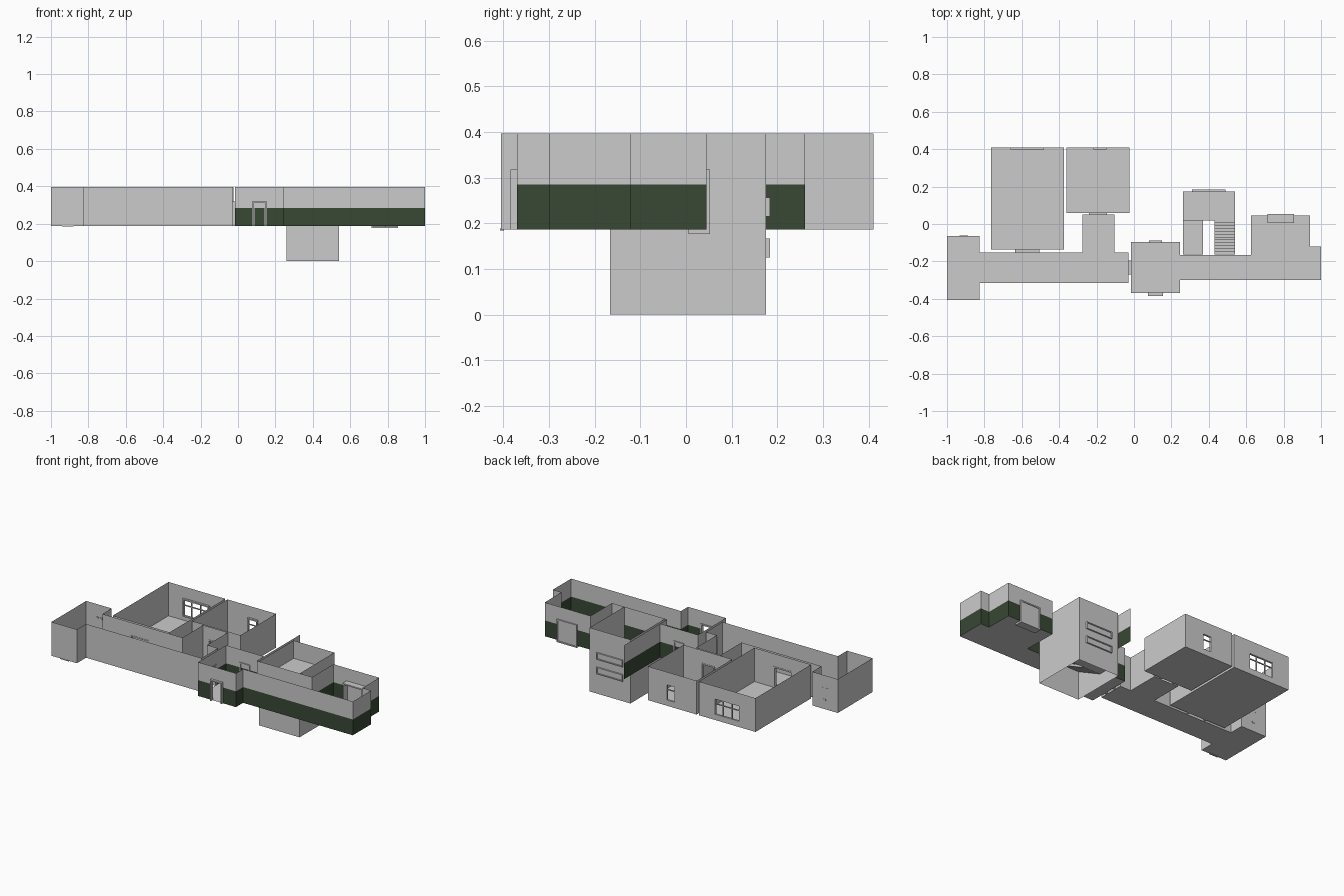
import bpy, bmesh
from mathutils import Vector

if "Cube" in bpy.data.objects:
    bpy.data.objects.remove(bpy.data.objects["Cube"])

FLOOR, DADO, TOP = 0.187, 0.285, 0.397

green = bpy.data.materials.new("dado_green")
green.diffuse_color = (0.04, 0.065, 0.035, 1)
green.use_nodes = True
green.node_tree.nodes["Principled BSDF"].inputs["Base Color"].default_value = green.diffuse_color
plain = bpy.data.materials.new("plaster")
plain.diffuse_color = (0.8, 0.8, 0.8, 1)
plain.use_nodes = True
plain.node_tree.nodes["Principled BSDF"].inputs["Base Color"].default_value = plain.diffuse_color


def finish(name, bm, mats=()):
    me = bpy.data.meshes.new(name)
    bm.to_mesh(me)
    bm.free()
    for m in mats:
        me.materials.append(m)
    ob = bpy.data.objects.new(name, me)
    bpy.context.collection.objects.link(ob)
    return ob


def add_box(bm, lo, hi):
    vs = bmesh.ops.create_cube(bm, size=1)["verts"]
    for v in vs:
        v.co = Vector([(lo[i] + hi[i]) / 2 + v.co[i] * (hi[i] - lo[i]) for i in range(3)])


def room(name, pts, openings=None, dado=False, floor=True, base=FLOOR, z_starts=None):
    """Open-topped room from a counter-clockwise plan.
    openings: {edge: (a0, a1, z0, z1)} with a measured along the edge's axis."""
    openings, bm = openings or {}, bmesh.new()
    for i, p in enumerate(pts):
        q = pts[(i + 1) % len(pts)]
        ax = 0 if abs(q[0] - p[0]) > abs(q[1] - p[1]) else 1
        cuts, levels = [p[ax], q[ax]], {base, TOP}
        if dado:
            levels.add(DADO)
        hole = openings.get(i)
        if hole:
            cuts += hole[:2]
            levels |= set(hole[2:])
        cuts = sorted(set(cuts), reverse=q[ax] < p[ax])
        levels = sorted(levels)
        for a, b in zip(cuts, cuts[1:]):
            for z0, z1 in zip(levels, levels[1:]):
                m, zm = (a + b) / 2, (z0 + z1) / 2
                if hole and hole[0] < m < hole[1] and hole[2] < zm < hole[3]:
                    continue
                quad = []
                for s, z in ((a, z0), (b, z0), (b, z1), (a, z1)):
                    co = [p[0], p[1], z]
                    co[ax] = s
                    quad.append(bm.verts.new(co))
                f = bm.faces.new(quad)
                f.material_index = int(dado and zm < DADO)
    if floor:
        bm.faces.new([bm.verts.new((x, y, base)) for x, y in reversed(pts)])
    bmesh.ops.remove_doubles(bm, verts=bm.verts, dist=1e-5)
    return finish(name, bm, (plain, green) if dado else ())


def frame(name, ax, at, a0, a1, z0, z1, depth=0.016, t=0.008, cols=1, rows=1, sill=True):
    """Door or window frame along axis ax, centred on the plane 'at', with glazing bars."""
    bm = bmesh.new()

    def bar(s0, s1, h0, h1, d):
        lo, hi = [0, 0, h0], [0, 0, h1]
        lo[ax], hi[ax] = s0, s1
        lo[1 - ax], hi[1 - ax] = at - d / 2, at + d / 2
        add_box(bm, lo, hi)
    bar(a0, a0 + t, z0, z1, depth)
    bar(a1 - t, a1, z0, z1, depth)
    bar(a0 + t, a1 - t, z1 - t, z1, depth)
    if sill:
        bar(a0 + t, a1 - t, z0, z0 + t, depth)
    for k in range(1, cols):
        c = a0 + (a1 - a0) * k / cols
        bar(c - t / 3, c + t / 3, z0, z1, depth / 2)
    for k in range(1, rows):
        c = z0 + (z1 - z0) * (0.35 + k * 0.3)
        bar(a0, a1, c - t / 3, c + t / 3, depth / 2)
    return finish(name, bm)


def box(name, lo, hi):
    bm = bmesh.new()
    add_box(bm, lo, hi)
    return finish(name, bm)


DOOR = 0.318

# Left corridor with end room and the branch to the small room
room("left_corridor",
     [(-1, -0.405), (-0.825, -0.405), (-0.825, -0.315), (-0.03, -0.315), (-0.03, -0.153),
      (-0.105, -0.153), (-0.105, 0.05), (-0.275, 0.05), (-0.275, -0.153), (-0.825, -0.153),
      (-0.825, -0.063), (-1, -0.063)],
     {3: (-0.27, -0.195, FLOOR, DOOR), 6: (-0.24, -0.145, FLOOR, DOOR),
      8: (-0.635, -0.505, FLOOR, DOOR)})

# Large and small rooms with their windows and doors
room("large_room", [(-0.765, -0.137), (-0.375, -0.137), (-0.375, 0.41), (-0.765, 0.41)],
     {0: (-0.635, -0.505, FLOOR, DOOR), 2: (-0.66, -0.48, 0.215, 0.325)})
room("small_room", [(-0.36, 0.06), (-0.025, 0.06), (-0.025, 0.41), (-0.36, 0.41)],
     {0: (-0.24, -0.145, FLOOR, DOOR), 2: (-0.216, -0.148, 0.215, 0.325)})
frame("large_window", 0, 0.404, -0.66, -0.48, 0.215, 0.325, 0.012, cols=3, rows=2)
frame("small_window", 0, 0.404, -0.216, -0.148, 0.215, 0.325, 0.012, rows=2)
frame("large_room_door_frame", 0, -0.145, -0.635, -0.505, FLOOR, DOOR, 0.02, sill=False)
frame("small_room_door_frame", 0, 0.055, -0.24, -0.145, FLOOR, DOOR, 0.014, sill=False)
frame("passage_door_frame", 1, -0.0225, -0.27, -0.195, FLOOR, DOOR, 0.02, sill=False)

# Right wing: hall, corridor and end lobby, green lower walls
room("right_wing",
     [(-0.015, -0.37), (0.245, -0.37), (0.245, -0.3), (1, -0.3), (1, -0.12), (0.94, -0.12),
      (0.94, 0.045), (0.625, 0.045), (0.625, -0.165), (0.245, -0.165), (0.245, -0.095),
      (-0.015, -0.095)],
     {0: (0.075, 0.155, FLOOR, DOOR), 6: (0.715, 0.855, FLOOR, DOOR),
      9: (0.26, 0.54, FLOOR, TOP), 11: (-0.27, -0.195, FLOOR, DOOR)}, dado=True)
frame("hall_front_door_frame", 0, -0.374, 0.075, 0.155, FLOOR, DOOR, 0.02, sill=False)
frame("hall_back_door_frame", 0, -0.095, 0.08, 0.15, FLOOR, DOOR, 0.012, sill=False)

# Lift door: deep frame with two leaves
frame("lift_door_frame", 0, 0.029, 0.715, 0.855, 0.177, DOOR, 0.048)
for side, x in (("left", 0.723), ("right", 0.7855)):
    box(f"lift_door_{side}", (x, 0.044, 0.185), (x + 0.0615, 0.049, 0.31))

# Stairwell shaft: tall side walls, open bottom, low front wall below the corridor
shaft = [(0.26, -0.166), (0.54, -0.166), (0.54, 0.175), (0.26, 0.175)]
room("stairwell_walls", shaft, {0: (0.26, 0.54, FLOOR, TOP)}, floor=False, base=0.0)
for i, z in enumerate((0.125, 0.215)):
    frame(f"stair_window_{i + 1}", 0, 0.176, 0.31, 0.49, z, z + 0.042, 0.016, 0.006)
    box(f"stair_window_pane_{i + 1}", (0.314, 0.174, z + 0.004), (0.486, 0.179, z + 0.038))


# Stair flights as extruded sawtooth profiles, one down and one up
def flight(name, x0, x1, rise, steps=12):
    y0, y1, thick = -0.163, 0.02, 0.012
    dy, dz = (y1 - y0) / steps, rise / steps
    prof = [(y0, FLOOR)]
    for k in range(steps):
        ya, yb, zn = y0 + k * dy, y0 + (k + 1) * dy, FLOOR + (k + 1) * dz
        prof += [(ya, zn), (yb, zn)] if rise > 0 else [(yb, zn - dz), (yb, zn)]
    prof += [(y1, FLOOR + rise - thick), (y0, FLOOR - thick)]
    bm = bmesh.new()
    f = bm.faces.new([bm.verts.new((x0, y, z)) for y, z in prof])
    ext = bmesh.ops.extrude_face_region(bm, geom=[f])["geom"]
    bmesh.ops.translate(bm, vec=(x1 - x0, 0, 0),
                        verts=[v for v in ext if isinstance(v, bmesh.types.BMVert)])
    bmesh.ops.recalc_face_normals(bm, faces=bm.faces)
    finish(name, bm)


flight("stairs_down", 0.261, 0.37, -0.095)
flight("stairs_up", 0.43, 0.539, 0.1)
for name, z in (("lower_landing", FLOOR - 0.095), ("upper_landing", FLOOR + 0.1)):
    box(name, (0.261, 0.02, z - 0.012), (0.539, 0.174, z))

# Small wall plates and threshold in the end room
for i, (x, z) in enumerate(((-0.925, 0.315), (-0.895, 0.315), (-0.91, 0.245))):
    box(f"wall_plate_{i + 1}", (x - 0.008, -0.067, z - 0.005), (x + 0.008, -0.061, z + 0.005))
box("end_threshold", (-0.94, -0.407, 0.184), (-0.88, -0.398, 0.189))
